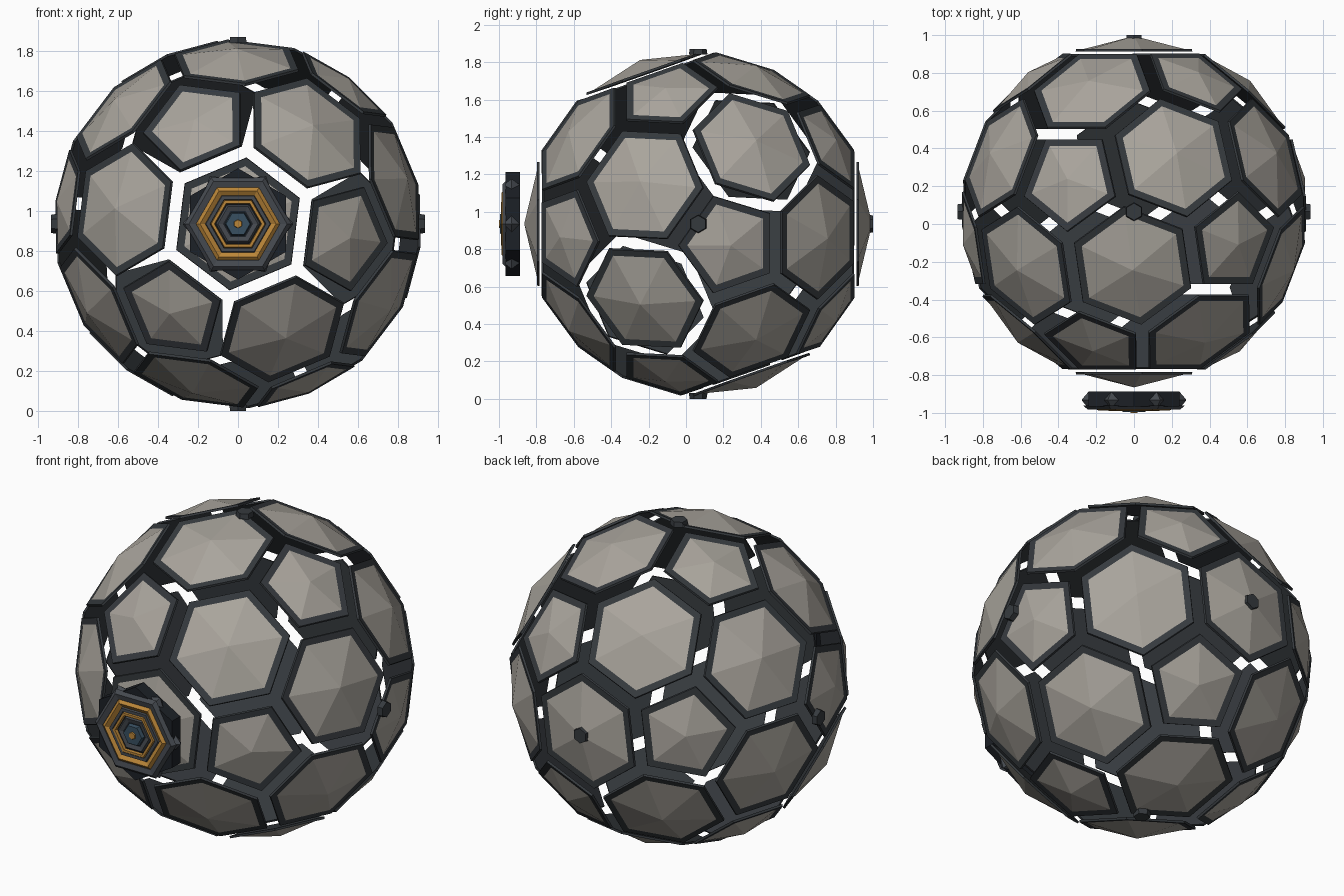
import bpy, bmesh
from math import sin, cos, pi, radians
from mathutils import Vector, Matrix

if "Cube" in bpy.data.objects:
    bpy.data.objects.remove(bpy.data.objects["Cube"])

C = Vector((0, 0.065, 0.935))   # ball centre
R = 0.93                        # ball radius


def material(name, rgb):
    m = bpy.data.materials.new(name)
    m.diffuse_color = (*rgb, 1)
    m.use_nodes = True
    m.node_tree.nodes["Principled BSDF"].inputs["Base Color"].default_value = m.diffuse_color
    return m


stone = material("warm_grey", (0.40, 0.375, 0.335))
dark = material("charcoal", (0.036, 0.042, 0.048))
black = material("near_black", (0.012, 0.015, 0.02))
steel = material("steel", (0.06, 0.068, 0.08))
amber = material("amber", (0.50, 0.24, 0.04))
slate = material("slate_blue", (0.04, 0.08, 0.12))


def finish(bm, name, mat):
    bmesh.ops.recalc_face_normals(bm, faces=bm.faces)
    me = bpy.data.meshes.new(name)
    bm.to_mesh(me)
    bm.free()
    me.materials.append(mat)
    ob = bpy.data.objects.new(name, me)
    bpy.context.collection.objects.link(ob)
    return ob


# Icosahedron turned so that one face looks to the front
ico = bmesh.new()
bmesh.ops.create_icosphere(ico, subdivisions=1, radius=1)
ico.faces.ensure_lookup_table()
f = ico.faces[0]
n = f.calc_center_median().normalized()
t = f.verts[0].co - f.verts[0].co.dot(n) * n
t.normalize()
a = radians(-7.24)
n2, t2 = Vector((0, -1, 0)), Vector((cos(a), 0, sin(a)))
src = Matrix((n, t, n.cross(t)))
dst = Matrix((n2, t2, n2.cross(t2))).transposed()
rot = dst @ src
for v in ico.verts:
    v.co = rot @ v.co

# Cut corners give the cells: 12 pentagons and 20 hexagons
corners = []
for e in ico.edges:
    p, q = e.verts[0].co, e.verts[1].co
    corners += [(2 * p + q).normalized() * R, (p + 2 * q).normalized() * R]
cells = [(v.co.normalized(), 5) for v in ico.verts]
cells += [(f.calc_center_median().normalized(), 6) for f in ico.faces]
ico.free()


def panel(axis, sides, label):
    pts = sorted(corners, key=lambda c: -c.dot(axis))[:sides]
    depth = pts[0].dot(axis)
    u = (pts[0] - axis * depth).normalized()
    w = axis.cross(u)
    rad = (pts[0] - axis * depth).length
    inr = rad * cos(pi / sides)

    def loop(bm, inset, d):
        r = rad * (inr - inset) / inr
        return [bm.verts.new(C + axis * d + (u * cos(2 * pi * i / sides) + w * sin(2 * pi * i / sides)) * r)
                for i in range(sides)]

    # dark backing plate
    bm = bmesh.new()
    lo, hi = loop(bm, 0.035, depth - 0.003), loop(bm, 0.037, depth + 0.010)
    bm.faces.new(lo)
    bm.faces.new(hi)
    for i in range(sides):
        j = (i + 1) % sides
        bm.faces.new((lo[i], lo[j], hi[j], hi[i]))
    finish(bm, "backing_plate_" + label, dark)
    # faceted low dome
    bm = bmesh.new()
    base = loop(bm, 0.066, depth + 0.008)
    tip = bm.verts.new(C + axis * R)
    bm.faces.new(base)
    for i in range(sides):
        bm.faces.new((base[i], base[(i + 1) % sides], tip))
    finish(bm, "shell_panel_" + label, stone)


for k, (axis, sides) in enumerate(cells):
    panel(axis, sides, str(k))


def stud(name, pos, axis, r, h, r2, mat, segs=6):
    bm = bmesh.new()
    bmesh.ops.create_cone(bm, cap_ends=True, segments=segs, radius1=r, radius2=r2, depth=h)
    q = Vector(axis).to_track_quat('Z', 'Y')
    bmesh.ops.transform(bm, verts=bm.verts, matrix=Matrix.Translation(pos) @ q.to_matrix().to_4x4())
    return finish(bm, name, mat)


# Small hexagonal bolts on the axes
for nm, d in (("right", (1, 0, 0)), ("left", (-1, 0, 0)), ("back", (0, 1, 0)),
              ("top", (0, 0, 1)), ("bottom", (0, 0, -1))):
    stud("bolt_" + nm, C + Vector(d) * 0.92, d, 0.05, 0.03, 0.045, dark)


def hex_lathe(name, profile, mat, turn=0.0, solid=False):
    """Six-sided turning of (radius, y) points about the front axis."""
    bm = bmesh.new()
    rings = [[bm.verts.new((r * cos(turn + i * pi / 3), y, C.z + r * sin(turn + i * pi / 3)))
              for i in range(6)] for r, y in profile]
    m = len(rings)
    for k in range(m - 1 if solid else m):
        A, B = rings[k], rings[(k + 1) % m]
        for i in range(6):
            j = (i + 1) % 6
            bm.faces.new((A[i], A[j], B[j], B[i]))
    if solid:
        bm.faces.new(rings[0])
        bm.faces.new(rings[-1])
    return finish(bm, name, mat)


# Front emblem-like lens: base block, nested rings and core
hex_lathe("lens_base", [(0.278, -0.887), (0.278, -0.965)], black, pi / 6, True)
hex_lathe("lens_plate", [(0.24, -0.96), (0.24, -0.972)], black, 0, True)
hex_lathe("outer_ring", [(0.268, -0.962), (0.245, -0.982), (0.21, -0.975), (0.21, -0.96)], steel)
hex_lathe("amber_ring", [(0.212, -0.97), (0.19, -0.987), (0.163, -0.972)], amber)
hex_lathe("middle_ring", [(0.165, -0.97), (0.16, -0.984), (0.14, -0.984), (0.138, -0.97)], steel)
hex_lathe("thin_amber_ring", [(0.138, -0.97), (0.134, -0.99), (0.118, -0.99), (0.115, -0.97)], amber)
hex_lathe("inner_ring", [(0.112, -0.97), (0.10, -0.982), (0.075, -0.975)], steel)
hex_lathe("lens_core", [(0.066, -0.97), (0.06, -0.994)], slate, 0, True)
hex_lathe("lens_dot", [(0.024, -0.99), (0.02, -1.0)], amber, pi / 6, True)

# Pointed studs on the six sides of the base
for i in range(6):
    d = Vector((cos(i * pi / 3), 0, sin(i * pi / 3)))
    stud("side_stud_%d" % i, Vector((0, -0.932, C.z)) + d * 0.257, d, 0.046, 0.036, 0.004, steel, 4)
